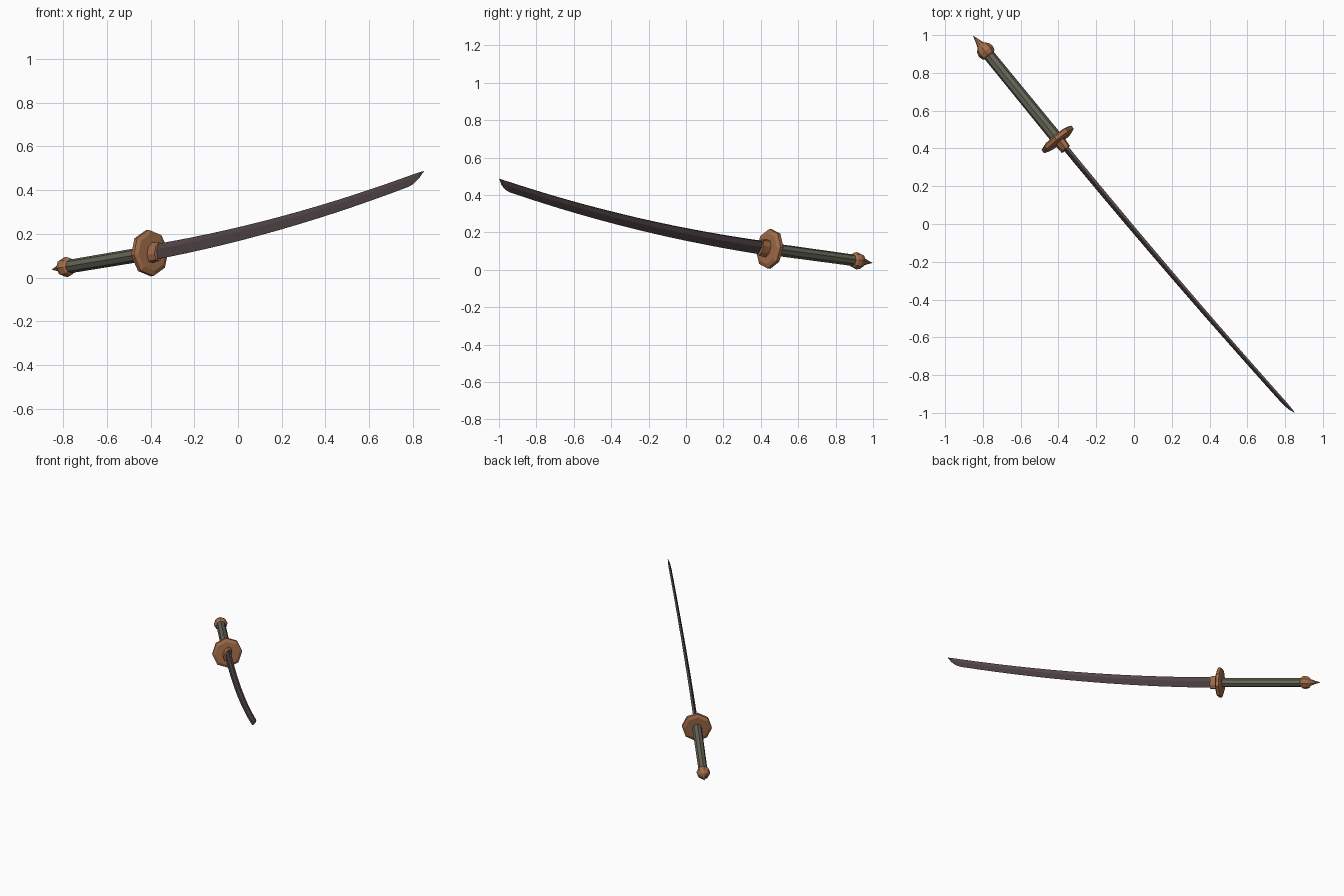
import bpy, bmesh, math
from mathutils import Vector, Matrix

if "Cube" in bpy.data.objects:
    bpy.data.objects.remove(bpy.data.objects["Cube"])

# Sword frame: U along the handle toward the tip, V toward the spine, W sideways
U = Vector((0.449, -0.55, 0.075)).normalized()
V = Vector((0.18, 0.276, 0.944))
V = (V - U * V.dot(U)).normalized()
W = U.cross(V)
frame = Matrix((U, V, W)).transposed().to_4x4()
frame.translation = Vector((-0.404, 0.448, 0.112))


def material(name, rgb):
    m = bpy.data.materials.new(name)
    m.diffuse_color = (*rgb, 1)
    m.use_nodes = True
    m.node_tree.nodes["Principled BSDF"].inputs["Base Color"].default_value = m.diffuse_color
    return m


copper = material("copper", (0.37, 0.155, 0.068))
grip_grey = material("grey_green_grip", (0.135, 0.132, 0.098))
steel = material("dark_steel", (0.085, 0.060, 0.064))


def loft(name, rings, mat):
    """Skin a list of equal-sized rings of (u, v, w) points and cap both ends."""
    bm = bmesh.new()
    loops = [[bm.verts.new(p) for p in ring] for ring in rings]
    n = len(loops[0])
    for a, b in zip(loops, loops[1:]):
        for i in range(n):
            j = (i + 1) % n
            bm.faces.new((a[i], a[j], b[j], b[i]))
    bm.faces.new(loops[0][::-1])
    bm.faces.new(loops[-1])
    bmesh.ops.remove_doubles(bm, verts=bm.verts, dist=0.0003)
    bmesh.ops.recalc_face_normals(bm, faces=bm.faces)
    me = bpy.data.meshes.new(name)
    bm.to_mesh(me)
    bm.free()
    me.materials.append(mat)
    ob = bpy.data.objects.new(name, me)
    ob.matrix_world = frame
    bpy.context.collection.objects.link(ob)
    return ob


def ring(u, rv, rw, n=8):
    pts = []
    for i in range(n):
        t = 2 * math.pi * (i + 0.5) / n
        pts.append((u, rv * math.cos(t), rw * math.sin(t)))
    return pts


# Octagonal guard with bevelled faces
loft("guard", [ring(u, r, r * 0.95) for u, r in
               ((-0.019, 0.085), (-0.010, 0.107), (0.010, 0.107), (0.019, 0.085))], copper)

# Collar between guard and blade
loft("collar", [ring(u, rv, rw) for u, rv, rw in
                ((0.01, 0.050, 0.030), (0.068, 0.046, 0.026))], copper)

# Handle
loft("handle", [ring(u, r, r) for u, r in ((-0.60, 0.031), (0.0, 0.033))], grip_grey)

# Pommel: faceted ball drawn out into a spike
loft("pommel", [ring(u, r, r) for u, r in
                ((-0.573, 0.030), (-0.583, 0.041), (-0.605, 0.047), (-0.630, 0.040),
                 (-0.648, 0.022), (-0.675, 0.012), (-0.712, 0.0005))], copper)


# Curved blade: spine on top, ridge on the sides, cutting edge below
def section(u, top, bottom, thick):
    ridge = bottom + (top - bottom) * 0.6
    return [(u, top, thick * 0.3), (u, ridge, thick * 0.5), (u, bottom, 0.0006),
            (u, bottom, -0.0006), (u, ridge, -thick * 0.5), (u, top, -thick * 0.3)]


def spine(u):
    return 0.036 + 0.0385 * u * u


TIP, STEPS = 1.942, 14
blade = []
for i in range(STEPS + 1):
    u = 0.03 + (1.85 - 0.03) * i / STEPS
    k = i / STEPS
    blade.append(section(u, spine(u), spine(u) - 0.073 + 0.021 * k, 0.028 - 0.010 * k))
for f, h, t in ((0.35, 0.046, 0.017), (0.7, 0.029, 0.013), (1.0, 0.001, 0.002)):
    u = 1.85 + (TIP - 1.85) * f
    blade.append(section(u, spine(u), spine(u) - h, t))
loft("blade", blade, steel)
